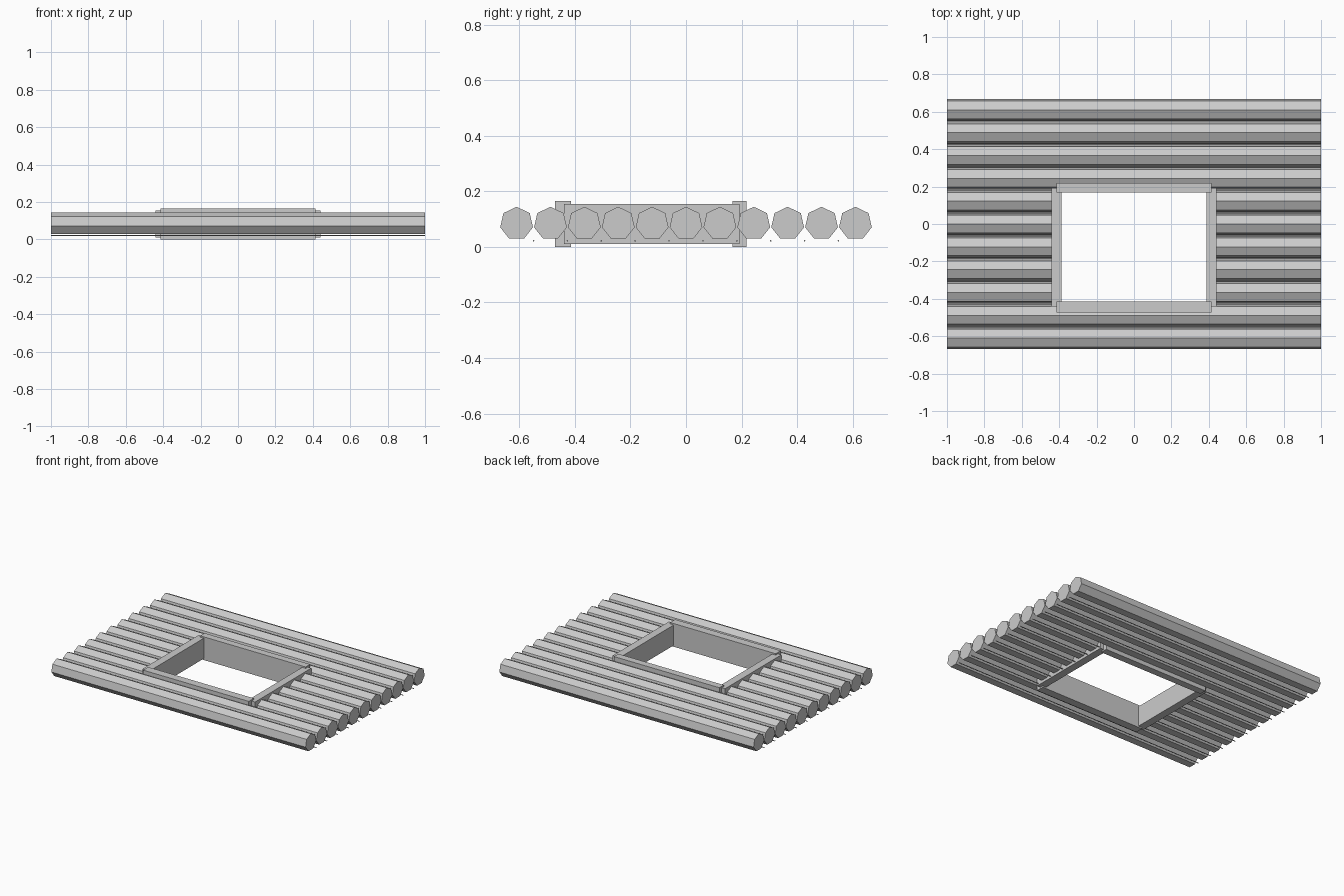
import bpy
import bmesh
from math import pi
from mathutils import Matrix

cube = bpy.data.objects.get("Cube")
if cube:
    bpy.data.objects.remove(cube, do_unlink=True)

grey = bpy.data.materials.new("plain grey")
grey.use_nodes = True
colour = (0.6, 0.6, 0.6, 1)
grey.diffuse_color = colour
grey.node_tree.nodes["Principled BSDF"].inputs["Base Color"].default_value = colour


def finish(name, bm):
    mesh = bpy.data.meshes.new(name)
    bm.to_mesh(mesh)
    bm.free()
    mesh.materials.append(grey)
    bpy.context.collection.objects.link(bpy.data.objects.new(name, mesh))


def bar(name, x0, x1, y, z, radius, sides):
    """Flat-sided bar along x with one corner pointing up."""
    bm = bmesh.new()
    bmesh.ops.create_cone(bm, cap_ends=True, segments=sides, radius1=radius,
                          radius2=radius, depth=x1 - x0)
    # blender's first cone corner lies on +y, which turns to +z
    turn = Matrix.Rotation(pi / 2, 4, "Z") @ Matrix.Rotation(pi / 2, 4, "X")
    bmesh.ops.transform(bm, matrix=Matrix.Translation(((x0 + x1) / 2, y, z)) @ turn,
                        verts=bm.verts)
    finish(name, bm)


def board(name, x0, x1, y0, y1, z0, z1):
    bm = bmesh.new()
    size = Matrix.Diagonal((x1 - x0, y1 - y0, z1 - z0, 1))
    centre = Matrix.Translation(((x0 + x1) / 2, (y0 + y1) / 2, (z0 + z1) / 2))
    bmesh.ops.create_cube(bm, size=1, matrix=centre @ size)
    finish(name, bm)


def row(name, count, z, radius, sides, cut_from, cut_to):
    """Row of bars; those meeting the opening stop at the frame."""
    for i in range(count):
        y = (i - (count - 1) / 2) * PITCH
        if cut_from < y < cut_to:
            bar(f"{name}_{i}_right", -1, -INNER - 0.02, y, z, radius, sides)
            bar(f"{name}_{i}_left", INNER + 0.02, 1, y, z, radius, sides)
        else:
            bar(f"{name}_{i}", -1, 1, y, z, radius, sides)


PITCH = 0.122
INNER = 0.387

# Logs and the thin rods beneath their joints
row("log", 11, 0.084, 0.0605, 7, -0.45, 0.2)
row("joint_rod", 10, 0.022, 0.003, 6, -0.45, 0.2)

# Frame around the opening
board("frame_front", -0.415, 0.415, -0.472, -0.415, 0, 0.165)
board("frame_back", -0.415, 0.415, 0.168, 0.218, 0, 0.165)
board("frame_right", -0.442, -INNER, -0.44, 0.192, 0.01, 0.155)
board("frame_left", INNER, 0.442, -0.44, 0.192, 0.01, 0.155)
